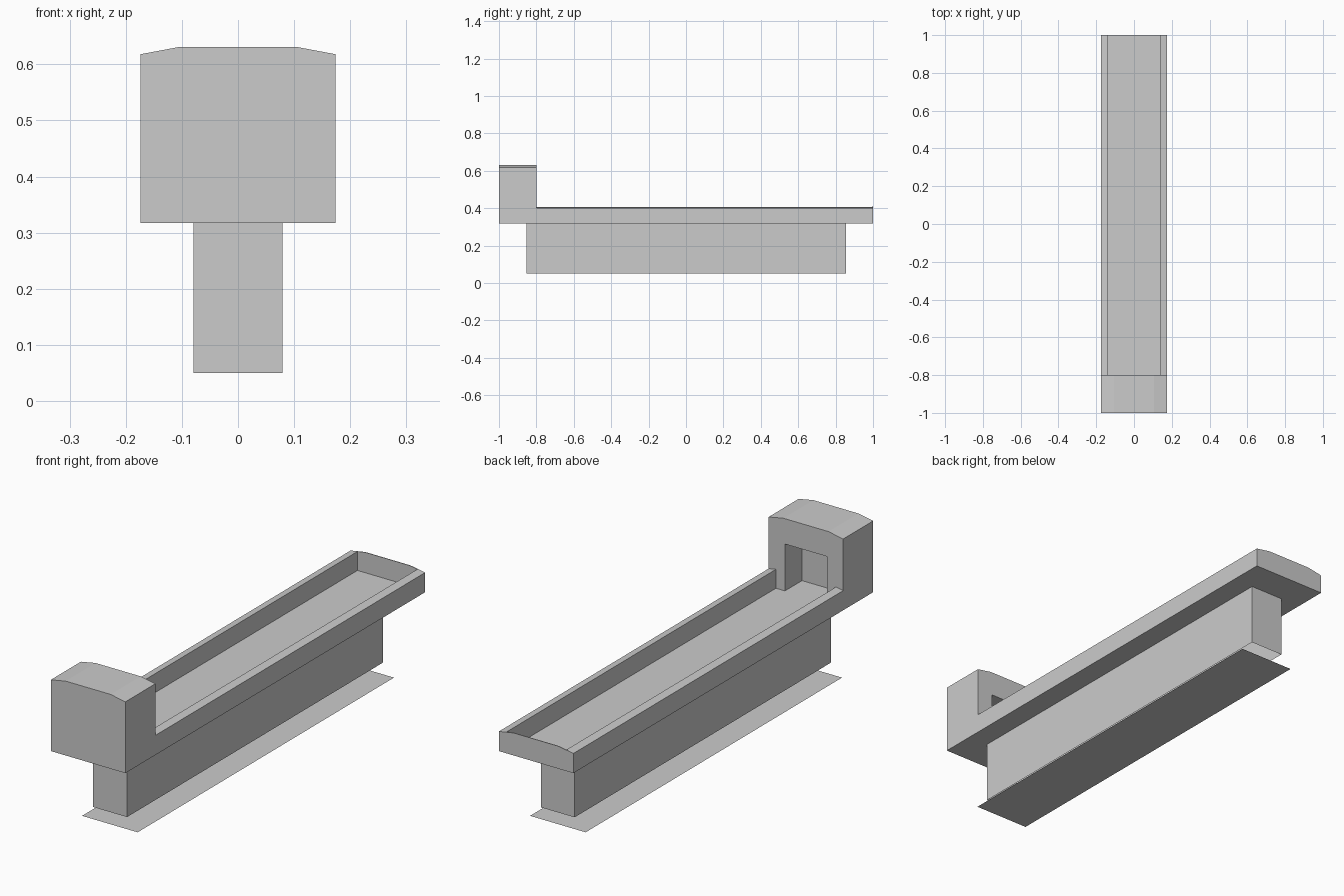
import bpy, bmesh

if "Cube" in bpy.data.objects:
    bpy.data.objects.remove(bpy.data.objects["Cube"])

W, BASE, FLOOR = 0.174, 0.317, 0.326   # half width, underside and floor heights


def prism(name, profile, y0, y1):
    """Extrude an x/z outline along y."""
    bm = bmesh.new()
    face = bm.faces.new([bm.verts.new((x, y0, z)) for x, z in profile])
    new = bmesh.ops.extrude_face_region(bm, geom=[face])["geom"]
    bmesh.ops.translate(bm, vec=(0, y1 - y0, 0),
                        verts=[v for v in new if isinstance(v, bmesh.types.BMVert)])
    bmesh.ops.recalc_face_normals(bm, faces=bm.faces)
    mesh = bpy.data.meshes.new(name)
    bm.to_mesh(mesh)
    bm.free()
    obj = bpy.data.objects.new(name, mesh)
    bpy.context.collection.objects.link(obj)
    return obj


def mirrored(half):
    """Complete an outline from its right half, listed bottom to top."""
    return half + [(-x, z) for x, z in reversed(half)]


def rect(w, z0, z1):
    return mirrored([(w, z0), (w, z1)])


def crowned(low, high):
    return mirrored([(W, BASE), (W, low), (0.105, high)])


# Tray: U-shaped section with sloping rims, closed by a thin end plate
prism("tray", mirrored([(W, BASE), (W, 0.4), (0.14, 0.406), (0.14, FLOOR)]), -0.8, 0.997)
prism("tray_end_plate", crowned(0.4, 0.412), 0.997, 1.0)

# Head block with a rectangular recess facing the tray
head = prism("head_block", crowned(0.618, 0.631), -1.0, -0.8)
cutter = prism("recess_cutter", rect(0.098, FLOOR, 0.524), -0.914, -0.7)
cutter.hide_render = True
cutter.hide_set(True)
cut = head.modifiers.new("recess", "BOOLEAN")
cut.operation, cut.solver, cut.object = "DIFFERENCE", "EXACT", cutter

# Pedestal: open at top and bottom
pedestal = prism("pedestal", rect(0.079, 0.05, BASE), -0.853, 0.856)
bm = bmesh.new()
bm.from_mesh(pedestal.data)
bmesh.ops.delete(bm, geom=[f for f in bm.faces if abs(f.normal.z) > 0.9], context="FACES")
bm.to_mesh(pedestal.data)
bm.free()

# Flat sheet on the ground below the pedestal
bpy.ops.mesh.primitive_plane_add(size=1)
sheet = bpy.context.object
sheet.name = "ground_sheet"
sheet.scale = (0.26, 1.71, 1)
